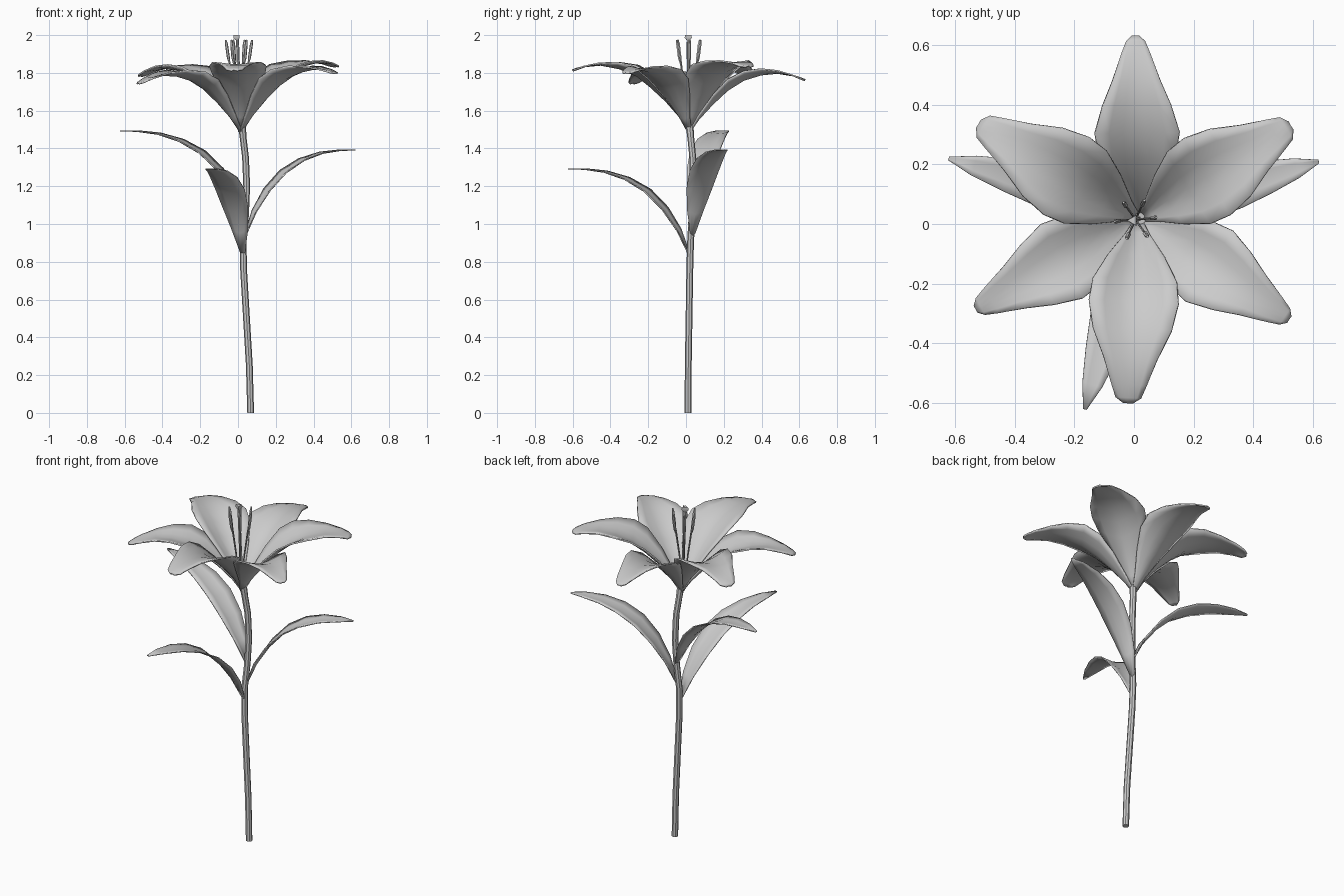
import bpy, bmesh, math
from mathutils import Vector

if "Cube" in bpy.data.objects:
    bpy.data.objects.remove(bpy.data.objects["Cube"])


def finish(name, bm, angle=35, thick=0):
    bmesh.ops.recalc_face_normals(bm, faces=bm.faces)
    me = bpy.data.meshes.new(name)
    bm.to_mesh(me)
    bm.free()
    ob = bpy.data.objects.new(name, me)
    bpy.context.collection.objects.link(ob)
    if thick:
        mod = ob.modifiers.new("thickness", 'SOLIDIFY')
        mod.thickness = thick
        mod.offset = 0
    bpy.ops.object.select_all(action='DESELECT')
    ob.select_set(True)
    bpy.context.view_layer.objects.active = ob
    bpy.ops.object.shade_smooth_by_angle(angle=math.radians(angle))
    return ob


def tube(name, pts, radii, n=8):
    """Closed tube of n sides along a path."""
    bm = bmesh.new()
    pts = [Vector(p) for p in pts]
    rings = []
    for i, p in enumerate(pts):
        d = (pts[min(i + 1, len(pts) - 1)] - pts[max(i - 1, 0)]).normalized()
        a = d.cross(Vector((0, 1, 0))).normalized()
        b = d.cross(a)
        rings.append([bm.verts.new(p + radii[i] * (a * math.cos(k * math.tau / n) + b * math.sin(k * math.tau / n)))
                      for k in range(n)])
    for r, s in zip(rings, rings[1:]):
        for k in range(n):
            bm.faces.new((r[k], r[(k + 1) % n], s[(k + 1) % n], s[k]))
    bm.faces.new(rings[0])
    bm.faces.new(rings[-1])
    return finish(name, bm)


def blade(name, base, tip, profile, cols, thick):
    """Petal or leaf: profile rows are (distance 0..1, z, half width, edge lift)."""
    base, tip = Vector((*base, 0)), Vector((*tip, 0))
    axis = tip - base
    side = Vector((-axis.y, axis.x, 0)).normalized()
    bm = bmesh.new()
    rows = []
    for t, z, w, lift in profile:
        row = []
        for k in range(cols):
            u = 2 * k / (cols - 1) - 1
            p = base + axis * t + side * w * u
            p.z = z + lift * abs(u) ** 1.4
            row.append(bm.verts.new(p))
        rows.append(row)
    for r, s in zip(rows, rows[1:]):
        for k in range(cols - 1):
            bm.faces.new((r[k], r[k + 1], s[k + 1], s[k]))
    return finish(name, bm, 35, thick)


# stem, gently bent
tube("stem", [(.067, .01, 0), (.06, .012, .25), (.045, .016, .5), (.03, .02, .75), (.027, .024, .9),
              (.04, .032, 1.05), (.046, .038, 1.2), (.04, .036, 1.35), (.028, .026, 1.45), (.02, .018, 1.53)],
     [.018, .018, .018, .018, .018, .018, .018, .018, .018, .021])

# petals: three wide inner ones over three narrower outer ones
inner = [(0, 1.49, .012, .005), (.08, 1.565, .04, .03), (.2, 1.65, .095, .06), (.33, 1.725, .14, .075),
         (.45, 1.785, .15, .055), (.6, 1.825, .132, .03), (.76, 1.845, .09, .01),
         (.9, 1.838, .06, 0), (.97, 1.827, .043, -.005), (1, 1.82, .015, -.004)]
outer = [(0, 1.485, .012, .005), (.08, 1.555, .036, .02), (.2, 1.635, .085, .045), (.33, 1.71, .128, .055),
         (.47, 1.765, .142, .045), (.62, 1.795, .115, .03), (.76, 1.806, .08, .012),
         (.9, 1.795, .05, 0), (.97, 1.782, .032, -.004), (1, 1.775, .012, -.003)]
heart = (.015, .018)
for name, tip, prof, dz in [
        ("front_petal", (-.02, -.6), inner, -.005), ("right_back_petal", (.525, .33), inner, .015),
        ("left_back_petal", (-.52, .335), inner, -.035), ("back_petal", (.005, .63), outer, -.012),
        ("right_front_petal", (.52, -.32), outer, .025), ("left_front_petal", (-.53, -.285), outer, -.03)]:
    blade(name, heart, tip, [(t, z + dz * t * t, w, l) for t, z, w, l in prof], 7, .008)

# leaves: relative height, from base z to tip z
leaf = [(0, 0, .014, .012), (.08, .25, .045, .02), (.2, .5, .07, .022), (.35, .72, .08, .018),
        (.52, .87, .074, .012), (.7, .96, .056, .006), (.87, .995, .034, .002), (1, 1, .006, 0)]
for name, base, tip, z0, z1 in [
        ("front_leaf", (.025, .012), (-.165, -.622), .84, 1.292),
        ("right_leaf", (.042, .035), (.62, .21), .94, 1.392),
        ("left_leaf", (.035, .035), (-.622, .22), 1.05, 1.493)]:
    blade(name, base, tip, [(t, z0 + (z1 - z0) * h, w, l) for t, h, w, l in leaf], 5, .006)

# stamens: thin filament and longer, thicker anther
for i in range(6):
    a = math.radians(i * 60 + 5)
    c, s = math.cos(a), math.sin(a)

    def at(r, z):
        return (.005 + r * c, .015 + r * s, z)
    tube(f"filament_{i + 1}", [at(.008, 1.52), at(.025, 1.7), at(.05, 1.86)], [.004] * 3, 6)
    tube(f"anther_{i + 1}", [at(.05, 1.85), at(.056, 1.88), at(.066, 1.95), at(.07, 1.975)],
         [.003, .008, .008, .004], 6)

# pistil with three-sided stigma
tube("pistil", [(.015, .018, 1.5), (.005, .015, 1.75), (-.003, .012, 1.985)], [.01, .008, .008], 8)
tube("stigma", [(-.003, .012, 1.975), (-.003, .012, 1.985), (-.003, .012, 2.0)], [.012, .022, .02], 3)
